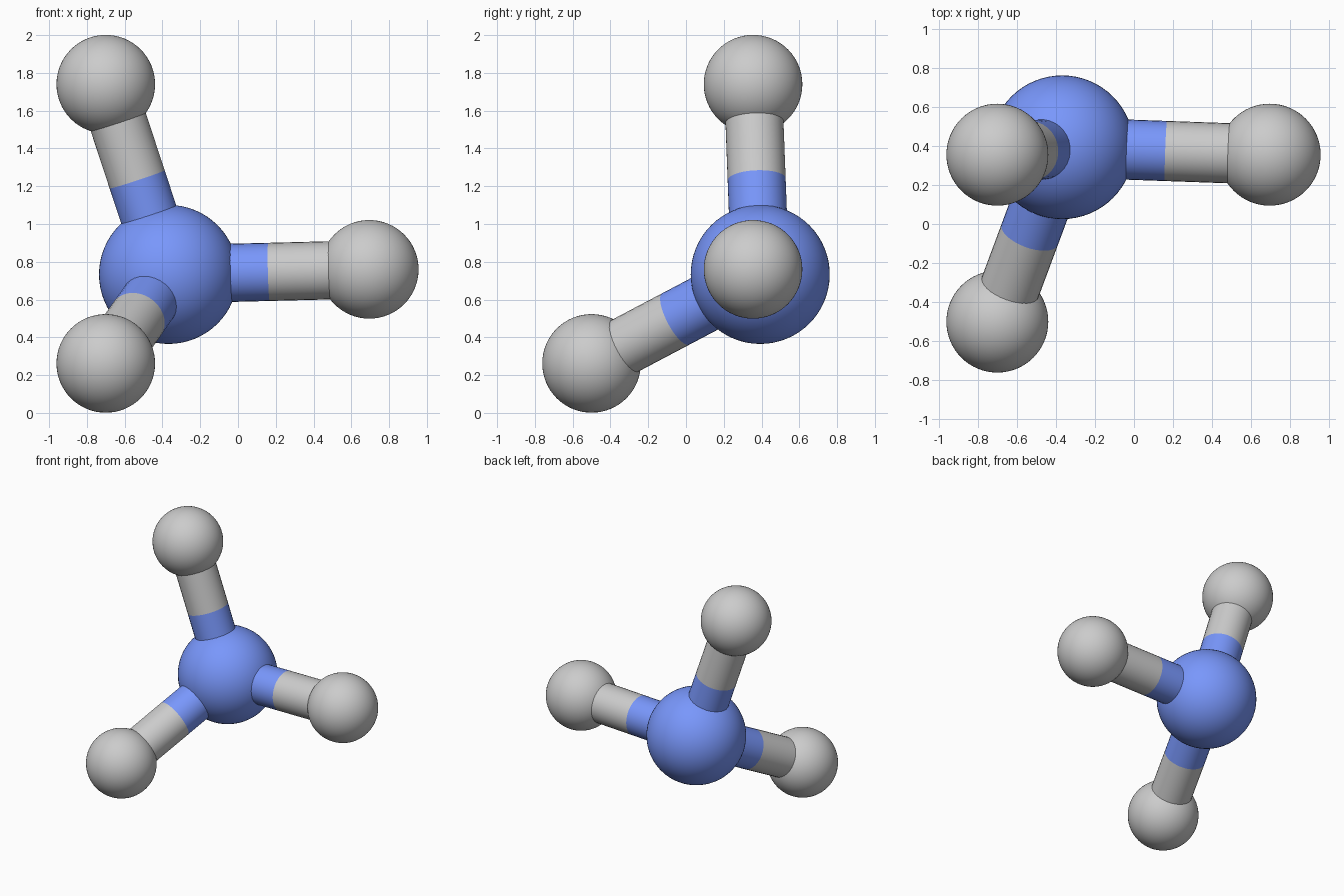
import bpy
from math import radians
from mathutils import Vector

if "Cube" in bpy.data.objects:
    bpy.data.objects.remove(bpy.data.objects["Cube"])

BOND_R = 0.154
blue = bpy.data.materials.new("blue")
blue.diffuse_color = (0.19, 0.31, 0.97, 1)
blue.use_nodes = True
blue.node_tree.nodes["Principled BSDF"].inputs["Base Color"].default_value = blue.diffuse_color


def finish(ob, name, mat):
    ob.name = name
    if mat:
        ob.data.materials.append(mat)
    bpy.ops.object.shade_smooth_by_angle(angle=radians(40))


def atom(name, pos, radius, mat=None):
    bpy.ops.mesh.primitive_uv_sphere_add(segments=64, ring_count=32,
                                         radius=radius, location=pos)
    finish(bpy.context.object, name, mat)


def rod(name, a, b, mat=None):
    d = b - a
    bpy.ops.mesh.primitive_cylinder_add(
        vertices=32, radius=BOND_R, depth=d.length, end_fill_type='NOTHING',
        location=(a + b) / 2, rotation=d.to_track_quat('Z', 'Y').to_euler())
    finish(bpy.context.object, name, mat)


# Large central atom
centre = Vector((-0.368, 0.393, 0.733))
atom("central_atom", centre, 0.368, blue)

# Three small atoms, each joined by a two-colour bond
outer = {
    "right": Vector((0.695, 0.355, 0.76)),
    "upper": Vector((-0.70, 0.355, 1.74)),
    "front": Vector((-0.70, -0.50, 0.262)),
}
for side, pos in outer.items():
    mid = (centre + pos) / 2
    atom(side + "_atom", pos, 0.261)
    rod(side + "_bond_inner", centre, mid, blue)
    rod(side + "_bond_outer", mid, pos)
